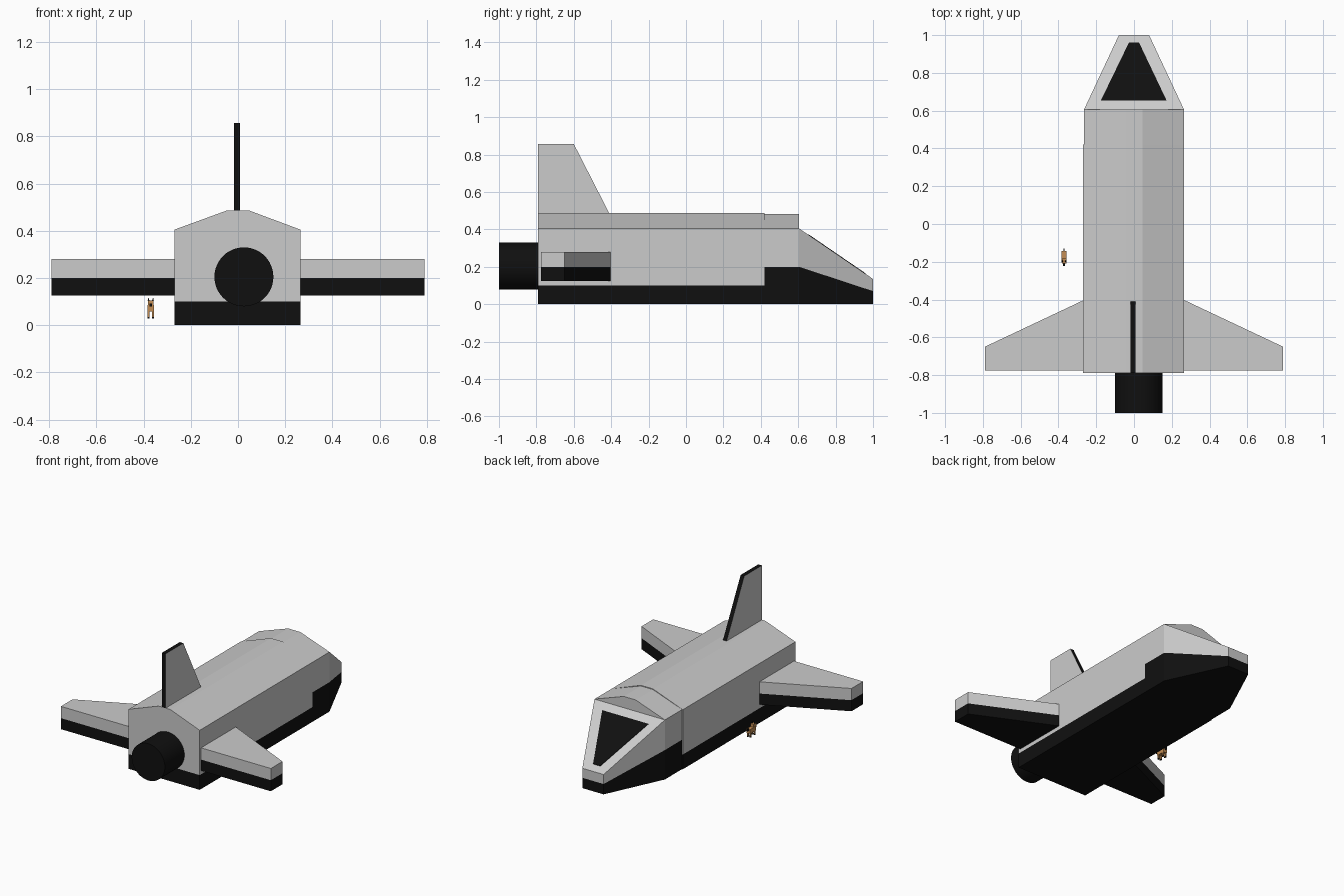
import bpy, bmesh, math
from mathutils import Vector

if "Cube" in bpy.data.objects:
    bpy.data.objects.remove(bpy.data.objects["Cube"])


def material(name, color):
    m = bpy.data.materials.new(name)
    m.diffuse_color = (*color, 1)
    m.use_nodes = True
    m.node_tree.nodes["Principled BSDF"].inputs["Base Color"].default_value = m.diffuse_color
    return m


BLACK = material("black", (0.005, 0.005, 0.005))
TAN = material("tan", (0.55, 0.27, 0.09))


def loft(name, ring_a, ring_b, mat=None):
    """Closed solid between two matching polygons."""
    bm = bmesh.new()
    a = [bm.verts.new(p) for p in ring_a]
    b = [bm.verts.new(p) for p in ring_b]
    n = len(a)
    bm.faces.new(a)
    bm.faces.new(b[::-1])
    for i in range(n):
        bm.faces.new((a[i], b[i], b[(i + 1) % n], a[(i + 1) % n]))
    bmesh.ops.recalc_face_normals(bm, faces=bm.faces)
    me = bpy.data.meshes.new(name)
    bm.to_mesh(me)
    bm.free()
    ob = bpy.data.objects.new(name, me)
    bpy.context.collection.objects.link(ob)
    if mat:
        me.materials.append(mat)
    return ob


def along_y(name, profile, y0, y1, mat=None):
    return loft(name, [(x, y0, z) for x, z in profile],
                [(x, y1, z) for x, z in profile], mat)


def rect_xz(x0, x1, z0, z1):
    return [(x0, z0), (x1, z0), (x1, z1), (x0, z1)]


def box(name, x, y, z, mat=None):
    return along_y(name, rect_xz(*x, *z), *y, mat)


# Fuselage: gabled grey hull over a black heat shield
along_y("hull", [(-.27, .1), (.265, .1), (.265, .405), (.045, .487),
                 (-.045, .487), (-.27, .405)], -.79, .42)
box("hull_belly", (-.27, .265), (-.79, .42), (0, .1), BLACK)
along_y("cabin", [(-.265, .2), (.265, .2), (.265, .405), (.045, .482),
                  (-.045, .482), (-.265, .405)], .42, .605)
box("cabin_belly", (-.265, .265), (.42, .605), (0, .2), BLACK)


# Tapered nose
def nose(name, z_back, z_tip, mat=None):
    loft(name, [(x, .605, z) for x, z in rect_xz(-.265, .265, *z_back)],
         [(x, 1, z) for x, z in rect_xz(-.08, .08, *z_tip)], mat)


nose("nose", (.2, .405), (.07, .135))
nose("nose_belly", (0, .2), (0, .07), BLACK)

# Windshield lying on the nose slope
slope = lambda y: .405 - (y - .605) * .27 / .395
pane = [(-.175, .655), (.172, .655), (.027, .96), (-.027, .96)]
loft("windshield", [(x, y, slope(y) - .01) for x, y in pane],
     [(x, y, slope(y) + .003) for x, y in pane], BLACK)

# Wings, grey above and black below
for side, s in (("left", -1), ("right", 1)):
    plan = [(s * .26, -.775), (s * .79, -.775), (s * .79, -.65), (s * .26, -.4)]
    for part, z0, z1, mat in (("wing", .2, .28, None),
                              ("wing_underside", .125, .2, BLACK)):
        loft(f"{side}_{part}", [(x, y, z0) for x, y in plan],
             [(x, y, z1) for x, y in plan], mat)

# Tail fin with black edges and grey sides
fin = [(-.79, .48), (-.407, .48), (-.6, .857), (-.79, .857)]
tail = loft("tail_fin", [(-.018, y, z) for y, z in fin],
            [(.009, y, z) for y, z in fin])
tail.data.materials.append(None)
tail.data.materials.append(BLACK)
for f in tail.data.polygons:
    f.material_index = 0 if abs(f.normal.x) > .9 else 1

# Engine
bpy.ops.mesh.primitive_cylinder_add(vertices=48, radius=.125, depth=.21,
                                    location=(.025, -.895, .205),
                                    rotation=(math.pi / 2, 0, 0))
engine = bpy.context.object
engine.name = "engine"
engine.data.materials.append(BLACK)
bpy.ops.object.shade_smooth_by_angle()

# Tiny dog standing beside the craft
DX = -.37
box("dog_body", (DX - .013, DX + .013), (-.205, -.142), (.057, .085), TAN)
box("dog_head", (DX - .012, DX + .012), (-.21, -.182), (.078, .105), TAN)
box("dog_snout", (DX - .006, DX + .006), (-.222, -.208), (.08, .092), BLACK)
box("dog_tail", (DX - .003, DX + .003), (-.144, -.13), (.074, .09), BLACK)
for s in (-1, 1):
    x = DX + s * .009
    ear = [(x - .004, .103), (x + .004, .103), (x + s * .001, .118)]
    along_y("dog_ear", ear, -.2, -.193, BLACK)
    for y in (-.195, -.152):
        box("dog_leg", (x - .004, x + .004), (y - .005, y + .005), (.035, .06), TAN)
        box("dog_paw", (x - .004, x + .004), (y - .007, y + .005), (.028, .035), BLACK)
